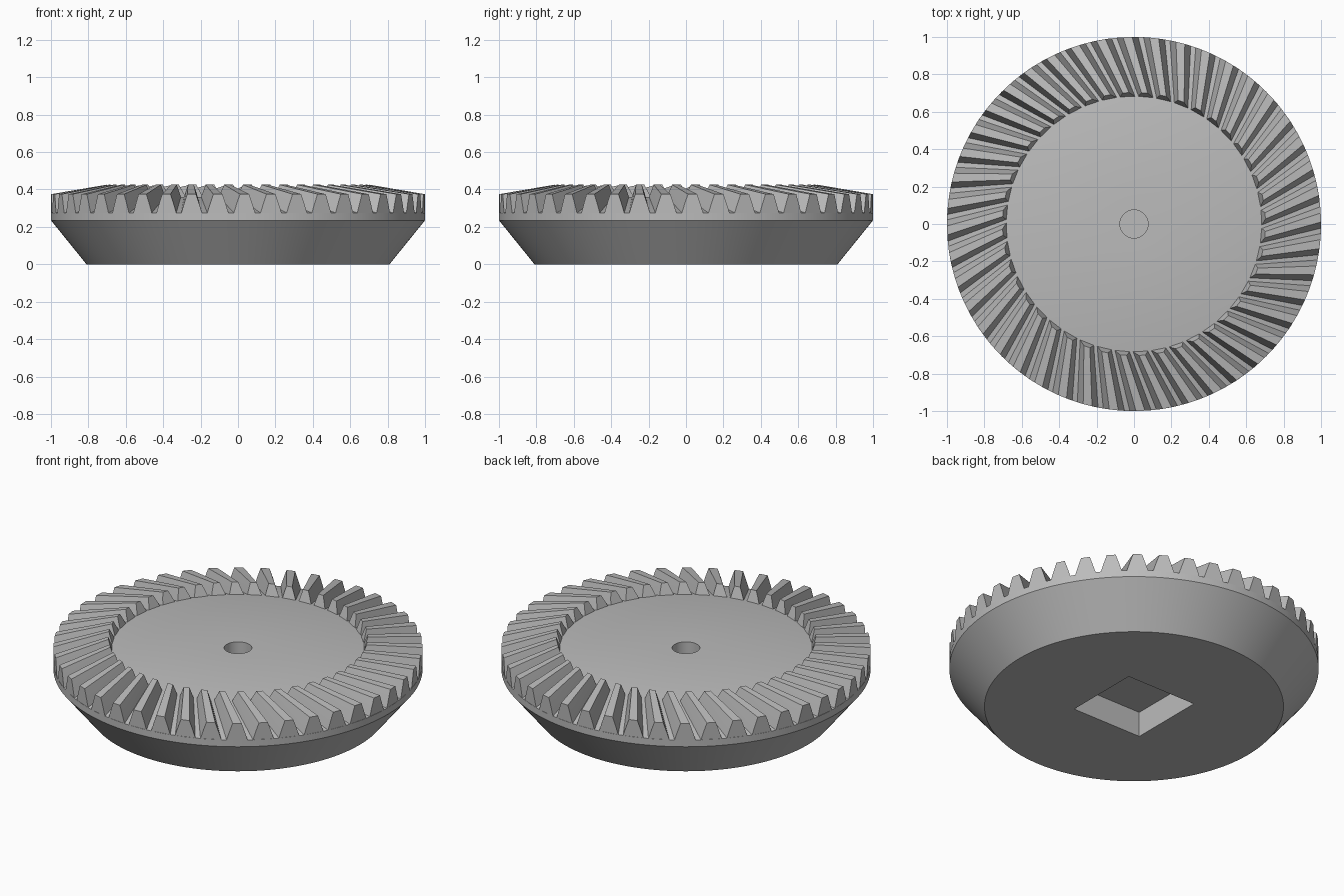
import bpy, bmesh, math

cube = bpy.data.objects.get("Cube")
if cube:
    bpy.data.objects.remove(cube)

TEETH = 44
PITCH = 2 * math.pi / TEETH
SEGMENTS = TEETH * 4
APEX = 0.545          # height where root and tip cones meet
ROOT, TIP = 0.275, 0.375   # root and tip heights at the rim
INNER = 0.683         # radius of the flat top disc
SKEW = 0.26           # distance by which tooth lines miss the axis
PHASE = math.radians(2)

steel = bpy.data.materials.new("grey steel")
steel.use_nodes = True
colour = (0.5, 0.5, 0.5, 1)
steel.diffuse_color = colour
steel.node_tree.nodes["Principled BSDF"].inputs["Base Color"].default_value = colour


def cone_z(r, h):
    """Height at radius r, with h running from root (0) to tip (1)."""
    rim = ROOT + (TIP - ROOT) * h
    return APEX - (APEX - rim) * r


def finish(bm, name):
    bmesh.ops.recalc_face_normals(bm, faces=bm.faces)
    mesh = bpy.data.meshes.new(name)
    bm.to_mesh(mesh)
    bm.free()
    mesh.materials.append(steel)
    obj = bpy.data.objects.new(name, mesh)
    bpy.context.collection.objects.link(obj)
    bpy.ops.object.select_all(action='DESELECT')
    obj.select_set(True)
    bpy.context.view_layer.objects.active = obj
    bpy.ops.object.shade_smooth_by_angle(angle=math.radians(20))
    return obj


def bridge(bm, a, b):
    for i in range(len(a)):
        j = (i + 1) % len(a)
        bm.faces.new((a[i], a[j], b[j], b[i]))


# Turned blank: blind centre hole, flat disc, root cone, rim and tapered back
bm = bmesh.new()
profile = [(0.075, 0.2), (0.075, cone_z(INNER, 0)), (INNER, cone_z(INNER, 0)),
           (1, ROOT), (1, 0.235), (0.81, 0)]
rings = []
for r, z in profile:
    rings.append([bm.verts.new((r * math.cos(2 * math.pi * i / SEGMENTS),
                                r * math.sin(2 * math.pi * i / SEGMENTS), z))
                  for i in range(SEGMENTS)])
for a, b in zip(rings, rings[1:]):
    bridge(bm, a, b)
bm.faces.new(rings[0])

# Square drive pocket in the underside
half = 0.23
corners = [(-half, -half), (half, -half), (half, half), (-half, half)]
mouth = [bm.verts.new((x, y, 0)) for x, y in corners]
ceiling = [bm.verts.new((x, y, 0.15)) for x, y in corners]
bridge(bm, mouth, ceiling)
bm.faces.new(ceiling)
bm.edges.ensure_lookup_table()
edges = [e for e in bm.edges if all(v.co.z == 0 for v in e.verts)]
bmesh.ops.triangle_fill(bm, edges=edges, use_beauty=True)
finish(bm, "gear_blank")

# Skewed bevel teeth, each lofted from the rim to the inner end
flank = [(0, 0.40), (0.5, 0.29), (1, 0.17)]
section = [(h, -w) for h, w in flank] + [(h, w) for h, w in reversed(flank)]
STEPS = 4
bm = bmesh.new()
for t in range(TEETH):
    base = -math.pi / 2 + PHASE + t * PITCH + math.asin(SKEW)
    loops = []
    for s in range(STEPS + 1):
        loop = []
        for h, w in section:
            end = INNER + 0.02 * h
            r = 1 + (end - 1) * s / STEPS
            a = base - math.asin(SKEW / r) + w * PITCH
            loop.append(bm.verts.new((r * math.cos(a), r * math.sin(a), cone_z(r, h))))
        loops.append(loop)
    for a, b in zip(loops, loops[1:]):
        bridge(bm, a, b)
    bm.faces.new(loops[0])
    bm.faces.new(loops[-1])
finish(bm, "bevel_teeth")
